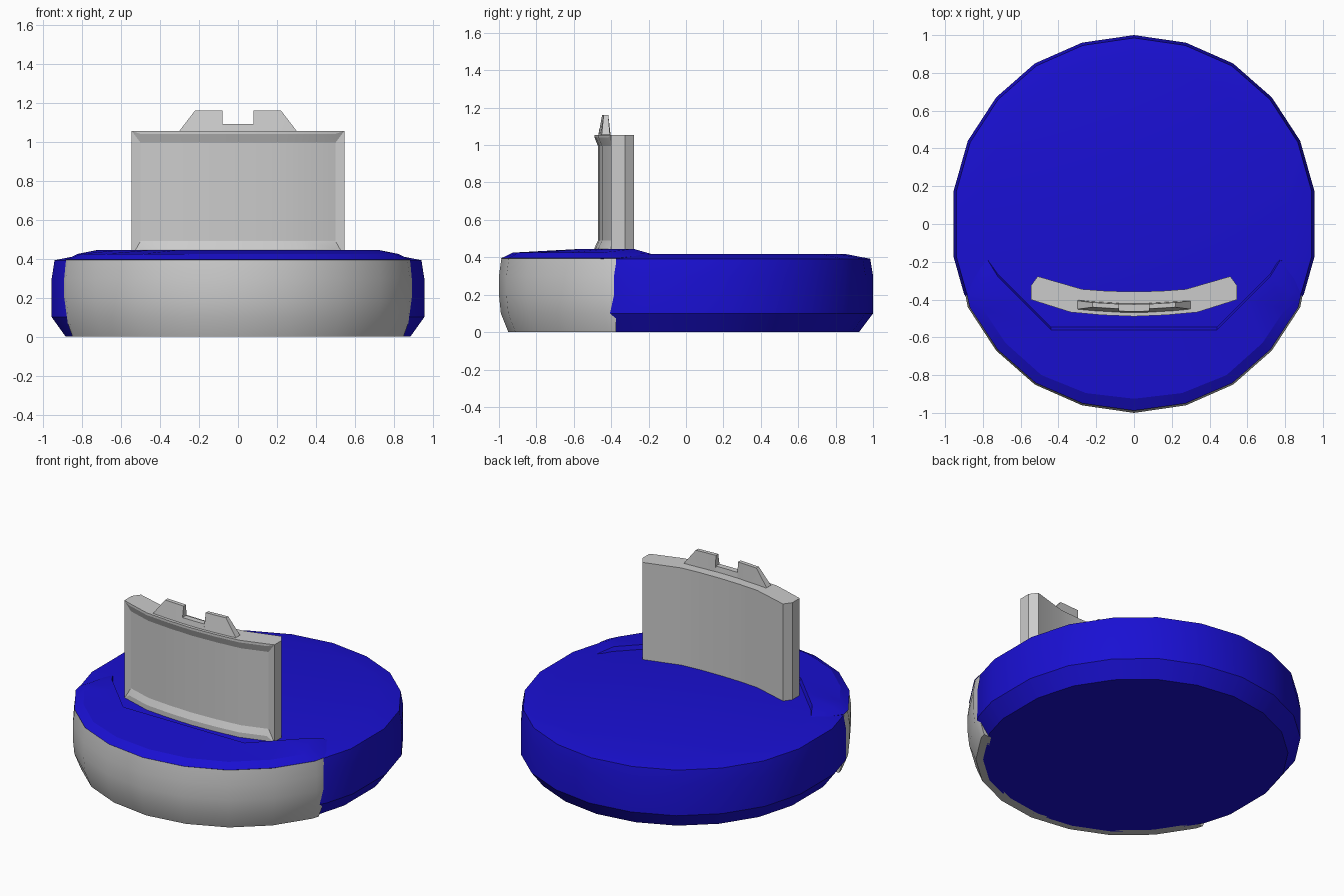
import bpy, bmesh, math

if "Cube" in bpy.data.objects:
    bpy.data.objects.remove(bpy.data.objects["Cube"])

blue = bpy.data.materials.new("blue")
blue.diffuse_color = (0.01, 0.005, 0.65, 1)
blue.use_nodes = True
blue.node_tree.nodes["Principled BSDF"].inputs["Base Color"].default_value = blue.diffuse_color


def loft(name, sections, mat=None, loop=False, angle=30):
    """Skin closed cross-sections into a solid."""
    bm = bmesh.new()
    rows = [[bm.verts.new(p) for p in s] for s in sections]
    n = len(rows[0])
    pairs = list(zip(rows, rows[1:])) + ([(rows[-1], rows[0])] if loop else [])
    for a, b in pairs:
        for i in range(n):
            j = (i + 1) % n
            bm.faces.new((a[i], a[j], b[j], b[i]))
    if not loop:
        bm.faces.new(rows[0])
        bm.faces.new(rows[-1])
    bmesh.ops.remove_doubles(bm, verts=bm.verts, dist=0.0005)
    bmesh.ops.recalc_face_normals(bm, faces=bm.faces)
    me = bpy.data.meshes.new(name)
    bm.to_mesh(me)
    bm.free()
    me.shade_smooth()
    me.set_sharp_from_angle(angle=math.radians(angle))
    ob = bpy.data.objects.new(name, me)
    bpy.context.collection.objects.link(ob)
    if mat:
        me.materials.append(mat)
    return ob


def mirrored(sections):
    """Sections from +x to the centre, continued to -x."""
    return sections + [[(-x, y, z) for x, y, z in s] for s in sections[-2::-1]]


# outline of the disc: side to front quadrant
rim = [(0.955, -0.175), (0.88, -0.44), (0.73, -0.67), (0.525, -0.85), (0.275, -0.96), (0, -1)]

# base disc, slightly inset where the front band sits
back = [(x, -y) for x, y in rim]
front = [(0.955, -0.175), (0.9, -0.37)] + [(x * 0.98, y * 0.98) for x, y in rim[1:]]
half = back[::-1] + front
outline = half + [(-x, y) for x, y in half[-2:0:-1]]
disc_profile = [(0.925, 0), (1, 0.1), (1, 0.3), (0.985, 0.392), (0.85, 0.418)]
loft("base_disc", [[(x * s, y * s, z) for x, y in outline] for s, z in disc_profile],
     blue, angle=25)

# front band wrapped around the disc
band_profile = [(0.95, 0), (0.99, 0.1), (1, 0.2), (1, 0.3), (0.987, 0.395), (0.92, 0.395), (0.89, 0)]
band_path = [(0.893, -0.375)] + rim[1:]
band = []
for k, (x, y) in enumerate(band_path):
    band.append([(x * s, -0.375 if k == 0 else y * s, z) for s, z in band_profile])
loft("front_band", mirrored(band))

# raised front ledge: inner ridge, shoulder and outer edge
ledge_path = [
    ((0.775, -0.19, 0.419), (0.79, -0.20, 0.418), (0.81, -0.21, 0.412)),
    ((0.72, -0.28, 0.445), (0.82, -0.36, 0.425), (0.885, -0.372, 0.395)),
    ((0.60, -0.40, 0.445), (0.80, -0.45, 0.425), (0.87, -0.44, 0.395)),
    ((0.44, -0.56, 0.445), (0.68, -0.63, 0.425), (0.722, -0.665, 0.395)),
    ((0.30, -0.56, 0.445), (0.49, -0.80, 0.425), (0.52, -0.842, 0.395)),
    ((0.15, -0.56, 0.445), (0.255, -0.895, 0.425), (0.272, -0.95, 0.395)),
    ((0, -0.56, 0.445), (0, -0.925, 0.425), (0, -0.988, 0.395)),
]
ledge = []
for ridge, shoulder, edge in ledge_path:
    foot = (ridge[0], ridge[1] + 0.02, 0.405)
    under = (edge[0] * 0.95, edge[1] * 0.95, 0.36)
    ledge.append([foot, ridge, shoulder, edge, under])
loft("front_ledge", mirrored(ledge), blue, angle=20)

# curved upright plate with a recessed front panel
low, high = 0.41, 1.055
plate_path = [  # front x, front y, back x, back y, recess
    (0.545, -0.40, 0.545, -0.325, 0),
    (0.50, -0.415, 0.51, -0.277, 1),
    (0.335, -0.467, 0.275, -0.345, 1),
    (0.17, -0.482, 0.14, -0.355, 1),
    (0, -0.489, 0, -0.358, 1),
]
plate = []
for fx, fy, bx, by, r in plate_path:
    plate.append([(fx, fy, low), (fx, fy, 0.45 if r else low),
                  (fx, fy + 0.018 * r, 0.49 if r else low),
                  (fx, fy + 0.018 * r, 0.995 if r else high),
                  (fx, fy, 1.04 if r else high), (fx, fy, high),
                  (bx, by, high), (bx, by, low)])
loft("upright_plate", mirrored(plate), angle=20)

# notched clip on top of the plate
clip = []
for x, top in [(0.30, 1.056), (0.22, 1.16), (0.08, 1.16), (0.08, 1.09), (0, 1.09)]:
    bend = 0.2 * x * x
    t = (top - 1.05) / 0.11
    clip.append([(x, -0.47 + bend, 1.045), (x, -0.47 + 0.02 * t + bend, top),
                 (x, -0.425 + bend, top), (x, -0.42 + bend, 1.045)])
loft("top_clip", mirrored(clip), angle=20)
